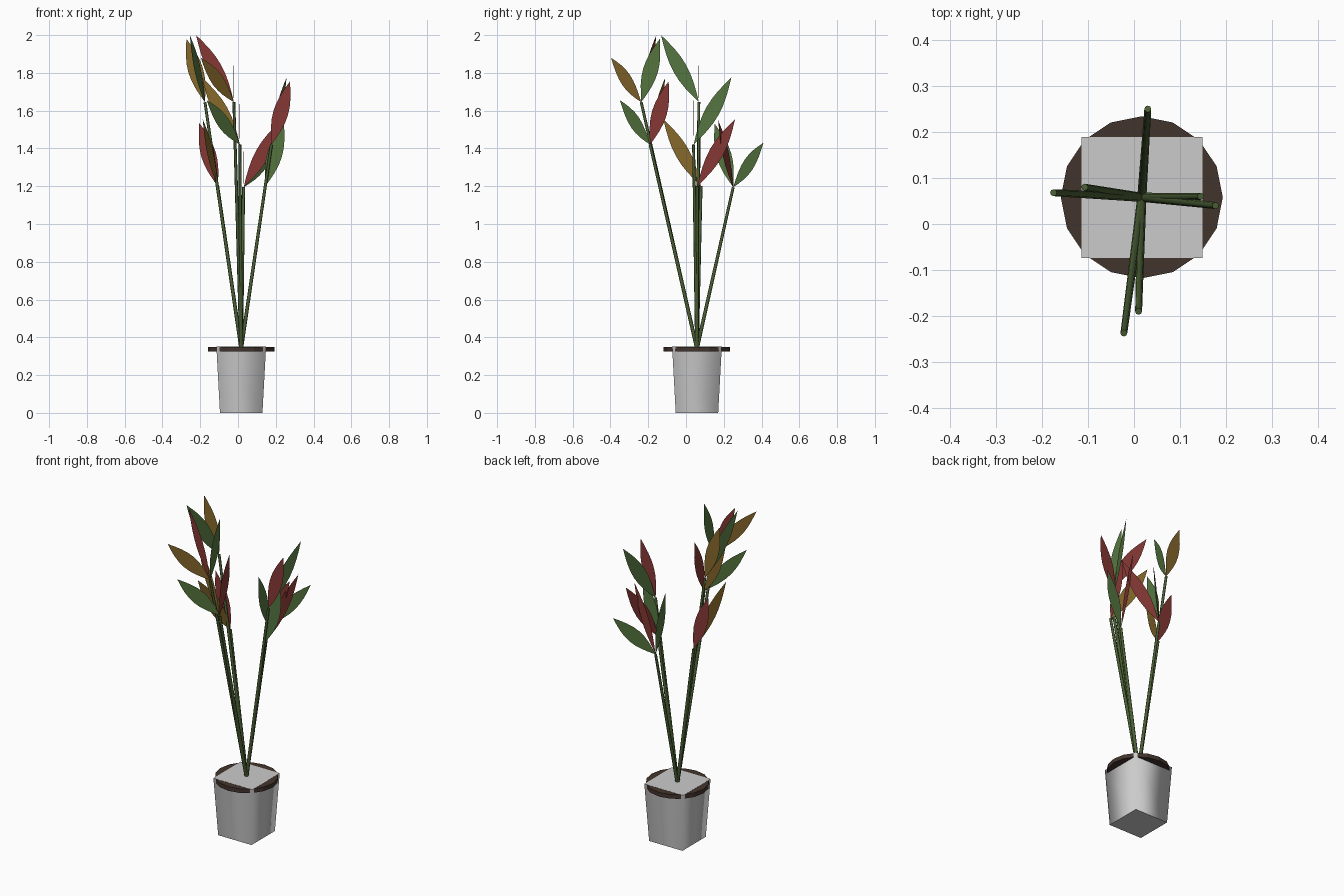
import bpy, bmesh, math
from mathutils import Vector, Matrix

if "Cube" in bpy.data.objects:
    bpy.data.objects.remove(bpy.data.objects["Cube"])

CX, CY, RIM = 0.017, 0.058, 0.35


def material(name, rgb):
    m = bpy.data.materials.new(name)
    m.diffuse_color = (*rgb, 1)
    m.use_nodes = True
    m.node_tree.nodes["Principled BSDF"].inputs["Base Color"].default_value = m.diffuse_color
    return m


GREEN = material("leaf_green", (0.09, 0.18, 0.05))
RED = material("leaf_red", (0.24, 0.04, 0.035))
OLIVE = material("leaf_olive", (0.24, 0.14, 0.025))
STEM = material("stem_green", (0.07, 0.115, 0.035))
SOIL = material("soil_brown", (0.055, 0.034, 0.026))


def add_object(name, bm, mat=None):
    mesh = bpy.data.meshes.new(name)
    bm.to_mesh(mesh)
    bm.free()
    obj = bpy.data.objects.new(name, mesh)
    bpy.context.collection.objects.link(obj)
    if mat:
        mesh.materials.append(mat)
    return obj


def tapered(name, start, end, r1, r2, sides, mat=None, spin=0.0, smooth=False):
    """Capped cone frustum running from start to end."""
    start, end = Vector(start), Vector(end)
    axis = end - start
    bm = bmesh.new()
    bmesh.ops.create_cone(bm, cap_ends=True, segments=sides,
                          radius1=r1, radius2=r2, depth=axis.length)
    turn = Vector((0, 0, 1)).rotation_difference(axis).to_matrix().to_4x4()
    bm.transform(Matrix.Translation((start + end) / 2) @ turn
                 @ Matrix.Rotation(spin, 4, 'Z'))
    if smooth:
        caps = (axis.normalized(),)
        bm.normal_update()
        for f in bm.faces:
            f.smooth = abs(f.normal.dot(caps[0])) < 0.9
    return add_object(name, bm, mat)


def leaf(name, base, reach, mat, width=0.08, steps=8):
    """Flat pointed blade lying in the vertical plane of its reach."""
    base, reach = Vector(base), Vector(reach)
    flat = Vector((reach.x, reach.y, 0)).normalized()
    side = (Vector((0, 0, 1)) * reach.dot(flat) - flat * reach.z).normalized()
    bm = bmesh.new()
    left, right = [], []
    for i in range(1, steps):
        t = i / steps
        mid = base + reach * t
        half = side * (width / 2) * math.sin(math.pi * t)
        left.append(bm.verts.new(mid + half))
        right.append(bm.verts.new(mid - half))
    root, tip = bm.verts.new(base), bm.verts.new(base + reach)
    bm.faces.new((root, right[0], left[0]))
    for i in range(steps - 2):
        bm.faces.new((left[i], right[i], right[i + 1], left[i + 1]))
    bm.faces.new((left[-1], right[-1], tip))
    add_object(name, bm, mat)


# Square tapered pot, with its corners poking through the soil disc
tapered("pot", (CX, CY, 0), (CX, CY, RIM + 0.0005), 0.159, 0.186, 4,
        spin=math.pi / 4, smooth=True)
tapered("soil", (CX, CY, RIM - 0.025), (CX, CY, RIM), 0.176, 0.176, 16, SOIL)

# Leaf directions for a stem leaning to -y: side, upright, low
REACH = [(-0.2, 0.08, 0.355), (-0.003, 0.098, 0.335), (-0.175, -0.16, 0.235)]

# Stem tip, quarter turns of the leaf set, leaf colours
STEMS = [
    ((-0.022, -0.237, 1.645), 0, (RED, GREEN, OLIVE)),
    ((0.010, -0.190, 1.42), 0, (OLIVE, RED, GREEN)),
    ((0.030, 0.250, 1.195), 2, (RED, GREEN, GREEN)),
    ((-0.175, 0.068, 1.645), 1, (GREEN, OLIVE)),
    ((-0.107, 0.080, 1.20), 1, (OLIVE, RED)),
    ((0.177, 0.040, 1.42), 3, (GREEN, RED)),
    ((0.145, 0.060, 1.20), 3, (RED, GREEN)),
]

for n, (top, quarter, colours) in enumerate(STEMS, 1):
    tapered(f"stem_{n}", (CX, CY, RIM - 0.01), top, 0.010, 0.0075, 8, STEM,
            smooth=True)
    turn = Matrix.Rotation(quarter * math.pi / 2, 3, 'Z')
    for k, (reach, mat) in enumerate(zip(REACH, colours), 1):
        leaf(f"leaf_{n}_{k}", top, turn @ Vector(reach), mat)
